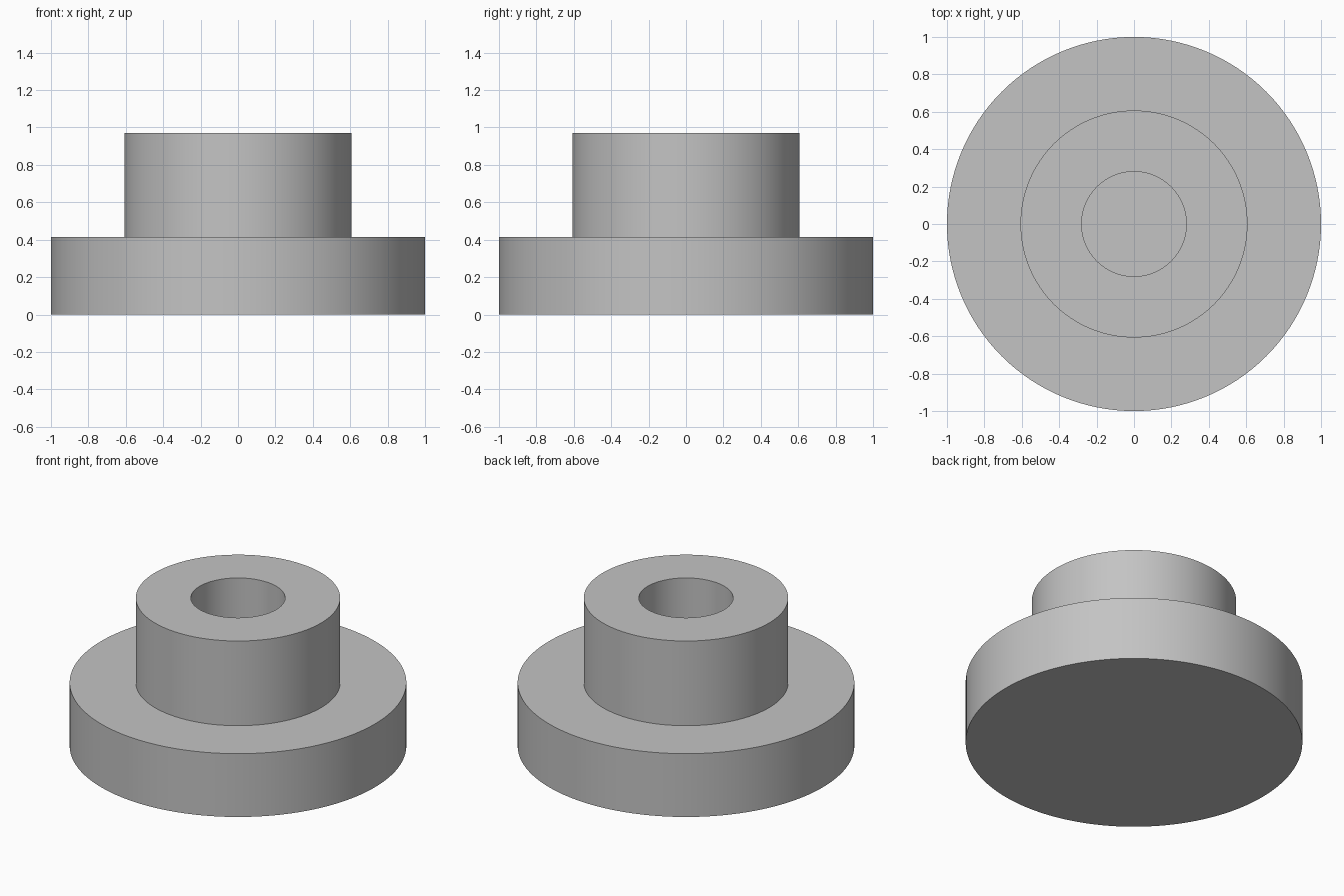
import bpy
import bmesh
from math import pi, radians

cube = bpy.data.objects.get("Cube")
if cube:
    bpy.data.objects.remove(cube, do_unlink=True)

SEGMENTS = 128

grey = bpy.data.materials.new("plain grey")
grey.use_nodes = True
colour = (0.55, 0.55, 0.55, 1)
grey.diffuse_color = colour
grey.node_tree.nodes["Principled BSDF"].inputs["Base Color"].default_value = colour


def lathe(name, profile):
    """Spin an (r, z) profile around the z axis into a smooth solid."""
    bm = bmesh.new()
    verts = [bm.verts.new((r, 0, z)) for r, z in profile]
    edges = [bm.edges.new(pair) for pair in zip(verts, verts[1:])]
    bmesh.ops.spin(bm, geom=verts + edges, cent=(0, 0, 0), axis=(0, 0, 1),
                   angle=2 * pi, steps=SEGMENTS)
    bmesh.ops.remove_doubles(bm, verts=bm.verts, dist=0.0001)
    bmesh.ops.recalc_face_normals(bm, faces=bm.faces)
    mesh = bpy.data.meshes.new(name)
    bm.to_mesh(mesh)
    bm.free()
    mesh.materials.append(grey)
    obj = bpy.data.objects.new(name, mesh)
    bpy.context.collection.objects.link(obj)
    bpy.ops.object.select_all(action="DESELECT")
    obj.select_set(True)
    bpy.context.view_layer.objects.active = obj
    bpy.ops.object.shade_smooth_by_angle(angle=radians(30))
    return obj


# Wide base disc, hollow hub above it and a blind bore down to the disc
base_r, hub_r, bore_r = 1.0, 0.607, 0.28
base_top, hub_top = 0.415, 0.97
lathe("flanged_hub", [
    (0, 0), (base_r, 0), (base_r, base_top), (hub_r, base_top),
    (hub_r, hub_top), (bore_r, hub_top), (bore_r, base_top), (0, base_top),
])
